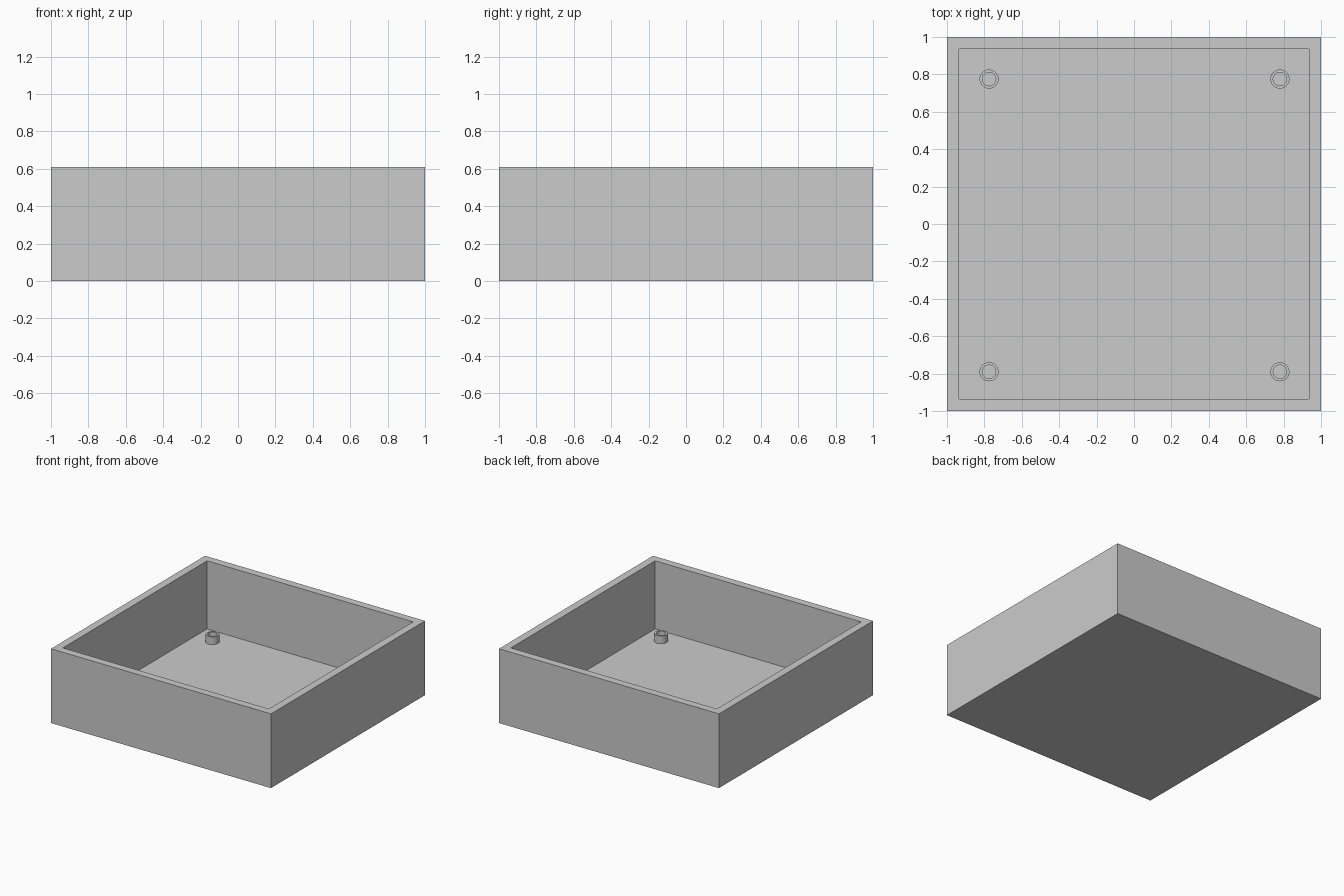
import bpy
import bmesh
import math
from mathutils import Matrix, Vector

HEIGHT = 0.61
WALL = 0.09
FLOOR = 0.05

cube = bpy.data.objects.get("Cube")
if cube:
    bpy.data.objects.remove(cube, do_unlink=True)

grey = bpy.data.materials.new("light_grey")
grey.use_nodes = True
colour = (0.6, 0.6, 0.6, 1)
grey.diffuse_color = colour
grey.node_tree.nodes["Principled BSDF"].inputs["Base Color"].default_value = colour


def make_object(name, bm):
    bmesh.ops.recalc_face_normals(bm, faces=bm.faces)
    mesh = bpy.data.meshes.new(name)
    bm.to_mesh(mesh)
    bm.free()
    mesh.materials.append(grey)
    obj = bpy.data.objects.new(name, mesh)
    bpy.context.collection.objects.link(obj)
    return obj


# Open box: inset the top face of a block and sink it to the floor level
bm = bmesh.new()
bmesh.ops.create_cube(bm, size=1, matrix=Matrix.Translation((0, 0, HEIGHT / 2))
                      @ Matrix.Diagonal((2, 2, HEIGHT, 1)))
top = max(bm.faces, key=lambda f: f.calc_center_median().z)
bmesh.ops.inset_region(bm, faces=[top], thickness=WALL)
sunk = bmesh.ops.extrude_discrete_faces(bm, faces=[top])["faces"][0]
bmesh.ops.translate(bm, verts=sunk.verts, vec=Vector((0, 0, FLOOR - HEIGHT)))
make_object("open_box", bm)


# Hollow screw post: spin a wall profile around the vertical axis
def screw_post(name, x, y):
    outer, inner, low, high = 0.051, 0.036, FLOOR, FLOOR + 0.063
    bm = bmesh.new()
    profile = [(outer, low), (outer, high), (inner, high), (inner, low)]
    verts = [bm.verts.new((r, 0, z)) for r, z in profile]
    edges = [bm.edges.new(pair) for pair in zip(verts, verts[1:])]
    bmesh.ops.spin(bm, geom=verts + edges, cent=(0, 0, 0), axis=(0, 0, 1),
                   angle=math.tau, steps=32, use_merge=True)
    bmesh.ops.remove_doubles(bm, verts=bm.verts, dist=0.0005)
    post = make_object(name, bm)
    post.location = (x, y, 0)
    bpy.ops.object.select_all(action="DESELECT")
    post.select_set(True)
    bpy.context.view_layer.objects.active = post
    bpy.ops.object.shade_smooth_by_angle(angle=math.radians(30))


# One post near each inside corner
for side, x in (("right", -0.775), ("left", 0.78)):
    for end, y in (("front", -0.79), ("back", 0.775)):
        screw_post(f"{end}_{side}_screw_post", x, y)
